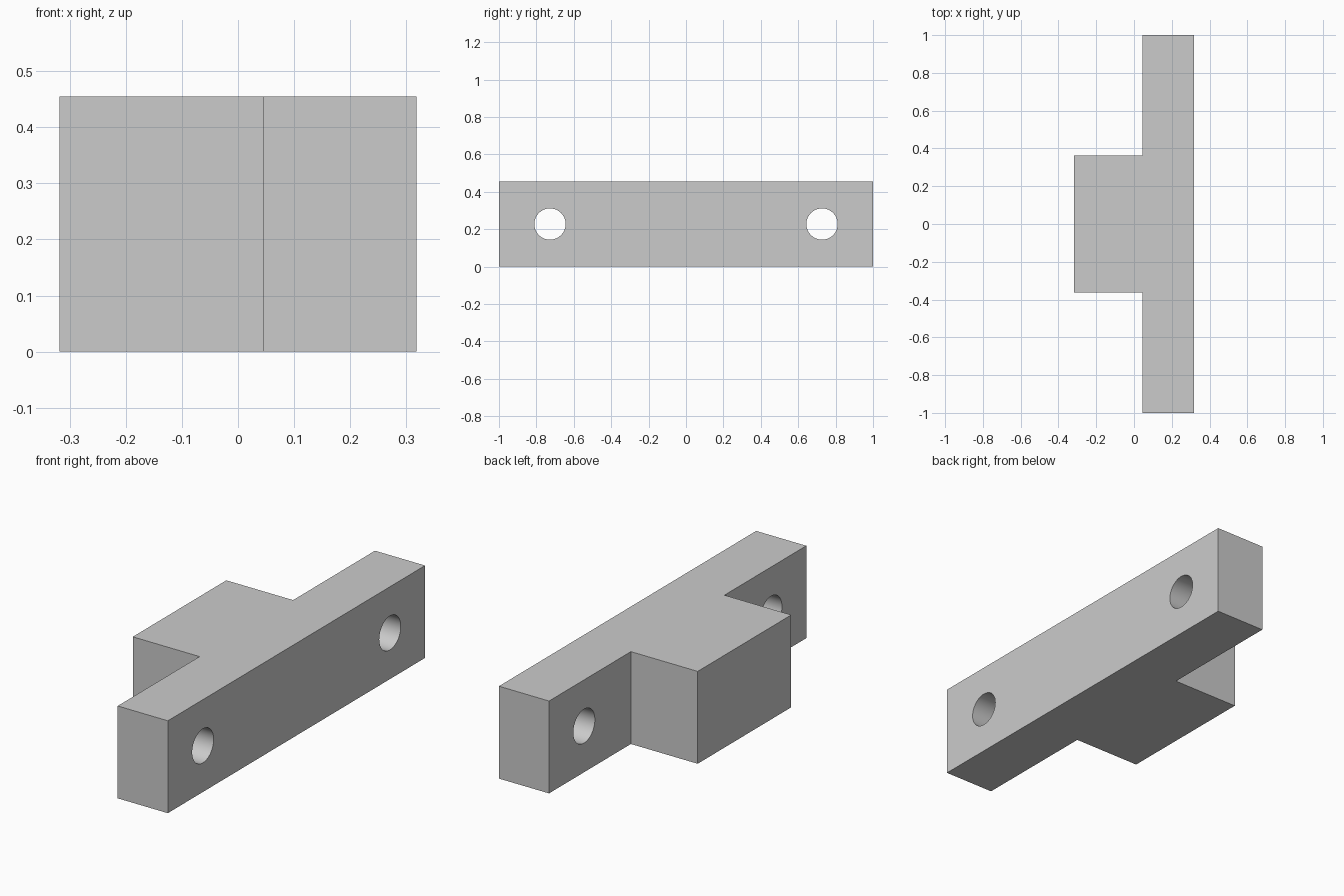
import bpy
import bmesh
import math

cube = bpy.data.objects.get("Cube")
if cube:
    bpy.data.objects.remove(cube, do_unlink=True)

UNIT = 1 / 11            # the bar is 22 units long
HEIGHT = 5 * UNIT

grey = bpy.data.materials.new("plain grey")
grey.use_nodes = True
colour = (0.6, 0.6, 0.6, 1)
grey.diffuse_color = colour
grey.node_tree.nodes["Principled BSDF"].inputs["Base Color"].default_value = colour

# T-shaped bracket: long bar with a central block, extruded upward
half = [(3.5, 11), (0.5, 11), (0.5, 4), (-3.5, 4)]
outline = half + [(x, -y) for x, y in reversed(half)]
bm = bmesh.new()
face = bm.faces.new([bm.verts.new((x * UNIT, y * UNIT, 0)) for x, y in outline])
top = bmesh.ops.extrude_face_region(bm, geom=[face])["geom"]
bmesh.ops.translate(bm, vec=(0, 0, HEIGHT),
                    verts=[v for v in top if isinstance(v, bmesh.types.BMVert)])
bmesh.ops.recalc_face_normals(bm, faces=bm.faces)
mesh = bpy.data.meshes.new("bracket")
bm.to_mesh(mesh)
bm.free()
mesh.materials.append(grey)
bracket = bpy.data.objects.new("bracket", mesh)
bpy.context.collection.objects.link(bracket)


def drill_hole(y):
    """Cut a round bolt hole through the bar along x."""
    bpy.ops.mesh.primitive_cylinder_add(
        vertices=64, radius=0.92 * UNIT, depth=5 * UNIT,
        location=(2 * UNIT, y, HEIGHT / 2), rotation=(0, math.pi / 2, 0))
    cutter = bpy.context.object
    cutter.name = "hole_cutter"
    cutter.hide_render = True
    cutter.data.materials.append(grey)
    cut = bracket.modifiers.new("bolt hole", "BOOLEAN")
    cut.operation = "DIFFERENCE"
    cut.solver = "EXACT"
    cut.object = cutter
    bpy.ops.object.select_all(action="DESELECT")
    bracket.select_set(True)
    bpy.context.view_layer.objects.active = bracket
    bpy.ops.object.modifier_apply(modifier=cut.name)
    bpy.data.objects.remove(cutter, do_unlink=True)


# Bolt holes near both ends
for side in (-1, 1):
    drill_hole(side * 8 * UNIT)

# Smooth hole walls, crisp edges
bpy.ops.object.shade_smooth_by_angle(angle=math.radians(30))
